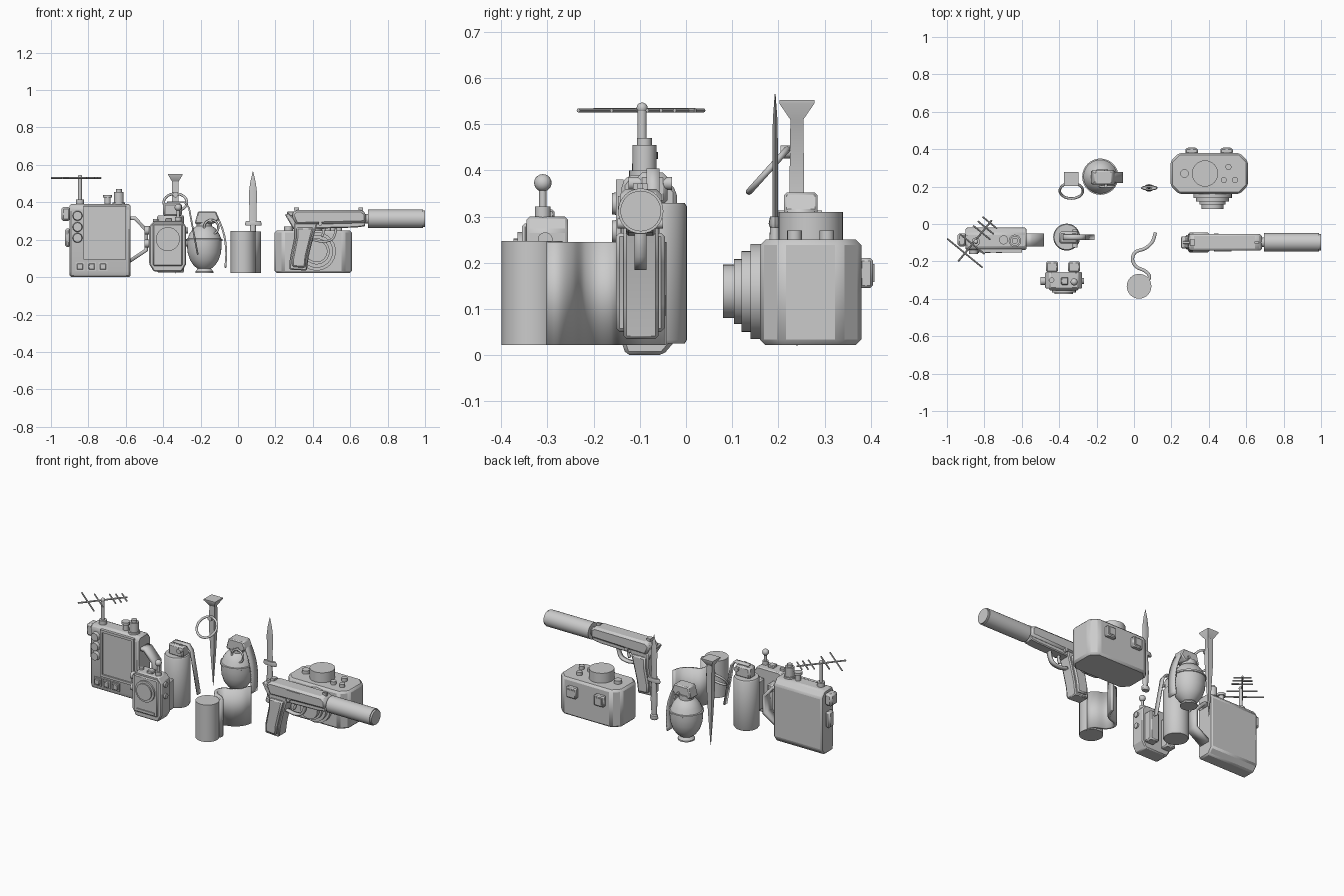
import bpy, bmesh, math
from mathutils import Vector, Matrix

def finish(name, bm, angle=35):
    bmesh.ops.recalc_face_normals(bm, faces=bm.faces[:])
    me = bpy.data.meshes.new(name)
    bm.to_mesh(me)
    bm.free()
    me.shade_smooth()
    me.set_sharp_from_angle(angle=math.radians(angle))
    ob = bpy.data.objects.new(name, me)
    bpy.context.collection.objects.link(ob)
    return ob

def bevel(ob, w, seg=1):
    m = ob.modifiers.new("bevel", 'BEVEL')
    m.width, m.segments = w, seg
    return ob

def box(name, x0, x1, y0, y1, z0, z1, bv=0):
    bm = bmesh.new()
    mat = Matrix.Translation(((x0+x1)/2, (y0+y1)/2, (z0+z1)/2)) @ Matrix.Diagonal((x1-x0, y1-y0, z1-z0, 1))
    bmesh.ops.create_cube(bm, size=1, matrix=mat)
    ob = finish(name, bm, 25)
    return bevel(ob, bv) if bv else ob

def cyl(name, p0, p1, r, r2=None, n=24):
    p0, p1 = Vector(p0), Vector(p1)
    d = p1 - p0
    mat = Matrix.Translation((p0+p1)/2) @ d.to_track_quat('Z', 'Y').to_matrix().to_4x4()
    bm = bmesh.new()
    bmesh.ops.create_cone(bm, cap_ends=True, segments=n, radius1=r, radius2=r if r2 is None else r2, depth=d.length, matrix=mat)
    return finish(name, bm)

def place(a, b, c, axis):
    return {'x': (c, a, b), 'y': (a, c, b), 'z': (a, b, c)}[axis]

def prism(name, pts, axis, c0, c1, bv=0):
    bm = bmesh.new()
    lo = [bm.verts.new(place(a, b, c0, axis)) for a, b in pts]
    hi = [bm.verts.new(place(a, b, c1, axis)) for a, b in pts]
    bm.faces.new(lo)
    bm.faces.new(hi)
    for i in range(len(pts)):
        j = (i+1) % len(pts)
        bm.faces.new((lo[i], lo[j], hi[j], hi[i]))
    ob = finish(name, bm, 25)
    return bevel(ob, bv) if bv else ob

def loft(name, cx, cy, secs, n=24, phase=0.0):
    # stacked elliptical or four-sided sections (z, rx, ry)
    bm = bmesh.new()
    rings = [[bm.verts.new((cx+rx*math.cos(phase+2*math.pi*i/n), cy+ry*math.sin(phase+2*math.pi*i/n), z))
              for i in range(n)] for z, rx, ry in secs]
    for a, b in zip(rings, rings[1:]):
        for i in range(n):
            j = (i+1) % n
            bm.faces.new((a[i], a[j], b[j], b[i]))
    bm.faces.new(rings[0])
    bm.faces.new(rings[-1])
    return finish(name, bm)

def smooth_path(pts, k=6):
    P = [Vector(p) for p in pts]
    P = [2*P[0]-P[1]] + P + [2*P[-1]-P[-2]]
    out = []
    for a, b, c, d in zip(P, P[1:], P[2:], P[3:]):
        for i in range(k):
            t = i/k
            out.append(0.5*(2*b + (c-a)*t + (2*a-5*b+4*c-d)*t*t + (3*b-a-3*c+d)*t**3))
    return out + [P[-2]]

def strip(name, pts, axis, c0, c1, th):
    bm = bmesh.new()
    rows = [[bm.verts.new(place(p[0], p[1], c, axis)) for c in (c0, c1)] for p in pts]
    for a, b in zip(rows, rows[1:]):
        bm.faces.new((a[0], b[0], b[1], a[1]))
    ob = finish(name, bm)
    m = ob.modifiers.new("thickness", 'SOLIDIFY')
    m.thickness, m.offset, m.use_even_offset = th, 0, True
    return ob

def ring(name, loc, rot, R, r):
    bpy.ops.mesh.primitive_torus_add(location=loc, rotation=rot, major_radius=R, minor_radius=r, major_segments=32, minor_segments=8)
    ob = bpy.context.object
    ob.name = name
    ob.data.shade_smooth()

def ball(name, loc, r):
    bm = bmesh.new()
    bmesh.ops.create_uvsphere(bm, u_segments=16, v_segments=10, radius=r, matrix=Matrix.Translation(loc))
    finish(name, bm)

# Field transceiver: case, screen, knobs, buttons, side handle
prism("transceiver_case", [(-.13, 0), (-.05, 0), (-.02, .035), (-.02, .355), (-.05, .39), (-.125, .39), (-.14, .37), (-.14, .03)], 'x', -.9, -.575, .008)
for i, (x0, x1, z0, z1) in enumerate([(-.825, -.81, .095, .38), (-.615, -.6, .095, .38), (-.81, -.615, .095, .11), (-.81, -.615, .365, .38)]):
    box(f"screen_frame_{i}", x0, x1, -.152, -.135, z0, z1)
box("transceiver_screen", -.81, -.615, -.144, -.135, .11, .365)
for i, z in enumerate((.21, .268, .328)):
    cyl(f"transceiver_knob_{i}", (-.858, -.135, z), (-.858, -.16, z), .027, .023)
for i, x in enumerate((-.845, -.782, -.722)):
    box(f"button_rim_{i}", x-.024, x+.024, -.148, -.135, .032, .08)
    box(f"button_{i}", x-.016, x+.016, -.156, -.145, .04, .072, .003)
box("side_socket_upper", -.945, -.895, -.12, -.05, .3, .375, .012)
box("side_socket_lower", -.925, -.895, -.11, -.06, .16, .26, .01)
strip("transceiver_handle", [(-.58, .315), (-.55, .315), (-.49, .25), (-.49, .145), (-.58, .085)], 'y', -.12, -.05, .018)
cyl("power_knob", (-.697, -.085, .385), (-.697, -.085, .43), .016)
cyl("power_knob_cap", (-.697, -.085, .425), (-.697, -.085, .44), .024)
for i, (z0, z1, r) in enumerate([(.385, .4, .033), (.4, .455, .026), (.455, .47, .016)]):
    cyl(f"channel_dial_{i}", (-.637, -.09, z0), (-.637, -.09, z1), r)
# Aerial with diagonal boom and cross elements
cyl("aerial_base", (-.845, -.095, .385), (-.845, -.095, .415), .022)
cyl("aerial_mast", (-.845, -.095, .41), (-.845, -.095, .54), .01)
ball("aerial_cap", (-.845, -.095, .535), .012)
b0, b1 = Vector((-.94, -.2, .53)), Vector((-.76, .02, .53))
u = (b1-b0).normalized()
side = Vector((-u.y, u.x, 0))
cyl("aerial_boom", b0, b1, .005, n=8)
for i, (t, h) in enumerate([(.2, .122), (.42, .085), (.7, .06), (.82, .055), (.94, .05)]):
    c = b0.lerp(b1, t)
    cyl(f"aerial_element_{i}", c-side*h, c+side*h, .0045, n=8)

# Small radio with round speaker
prism("radio_body", [(-.475, .07), (-.45, .03), (-.3, .03), (-.277, .07), (-.277, .27), (-.3, .3), (-.45, .3), (-.475, .27)], 'y', -.345, -.256, .006)
box("radio_front_plate", -.455, -.297, -.355, -.34, .06, .285, .006)
cyl("speaker_rim", (-.375, -.35, .203), (-.375, -.365, .203), .064)
cyl("speaker", (-.375, -.36, .203), (-.375, -.373, .203), .05)
box("radio_slot", -.435, -.315, -.361, -.35, .07, .085)
for i, x in enumerate((-.438, -.32)):
    box(f"radio_clip_{i}", x-.032, x+.032, -.258, -.2, .06, .245, .008)
for i, z in enumerate((.18, .25)):
    cyl(f"radio_side_knob_{i}", (-.47, -.305, z), (-.5, -.305, z), .022)
    cyl(f"radio_side_port_{i}", (-.28, -.305, z), (-.268, -.305, z), .016)
box("radio_top_block", -.39, -.352, -.325, -.285, .295, .315, .004)
cyl("radio_top_knob", (-.44, -.3, .295), (-.44, -.3, .312), .014)
cyl("radio_aerial_base", (-.32, -.31, .295), (-.32, -.31, .322), .017)
cyl("radio_aerial", (-.32, -.31, .31), (-.32, -.31, .37), .008)
ball("radio_aerial_ball", (-.32, -.31, .373), .019)

# Canister grenade
loft("canister_body", -.36, -.07, [(.025, .067, .067), (.033, .072, .072), (.322, .072, .072), (.33, .067, .067)], 32)
box("canister_head", -.4, -.3, -.105, -.04, .325, .395, .01)
strip("canister_lever", [(-.38, .4), (-.285, .4), (-.262, .37), (-.215, .12)], 'y', -.085, -.057, .009)
cyl("canister_pin", (-.315, -.125, .372), (-.315, -.03, .372), .014)

# Spike with ring
R2 = math.sqrt(2)
loft("spike", -.335, .24, [(z, a*R2, b*R2) for z, a, b in
     [(.02, .001, .001), (.2, .01, .01), (.36, .017, .016), (.51, .017, .014), (.545, .038, .038), (.552, .038, .038)]], 4, math.pi/4)
ring("spike_ring", (-.335, .178, .4), (math.radians(48), 0, 0), .062, .007)
cyl("spike_ring_eye", (-.335, .205, .44), (-.335, .245, .44), .014)

# Egg-shaped grenade
loft("grenade_body", -.18, .253, [(z, r, r) for z, r in
     [(.022, .048), (.03, .048), (.045, .036), (.06, .055), (.09, .076), (.13, .089), (.17, .093), (.192, .093), (.194, .097), (.204, .097), (.206, .09), (.235, .078), (.262, .058), (.272, .042), (.3, .042)]], 32)
prism("grenade_head", [(-.232, .285), (-.214, .352), (-.118, .352), (-.1, .31), (-.13, .285)], 'y', .212, .285, .006)
strip("grenade_lever", smooth_path([(-.125, .34), (-.1, .3), (-.073, .22), (-.063, .13), (-.068, .05)], 4), 'y', .22, .278, .01)
ring("grenade_pull_ring", (-.143, .2, .267), (math.pi/2, 0, 0), .038, .006)
cyl("grenade_pin", (-.15, .195, .305), (-.15, .295, .305), .008)

# Knife
loft("knife_blade", .08, .193, [(.29, .02, .006), (.36, .019, .006), (.45, .022, .006), (.51, .014, .005), (.565, .001, .001)], 4)
loft("knife_guard", .082, .193, [(.275, .042, .011), (.285, .045, .014), (.3, .04, .011)], 16)
loft("knife_handle", .08, .193, [(.05, .02, .016), (.058, .025, .02), (.075, .023, .018), (.08, .016, .012), (.17, .021, .016), (.28, .015, .011)], 16)

# Film roll and its loose strip
cyl("film_roll", (.027, -.333, .022), (.027, -.333, .247), .066, n=32)
strip("film_strip", smooth_path([(.07, -.31), (.083, -.28), (.06, -.252), (.012, -.228), (-.008, -.19), (.008, -.15), (.06, -.13), (.098, -.095), (.115, -.045)]), 'z', .022, .245, .018)

# Compact camera
cx = .4
c = .045
prism("camera_body", [(.195+c, .16), (.61-c, .16), (.61, .16+c), (.61, .38-c), (.61-c, .38), (.195+c, .38), (.195, .38-c), (.195, .16+c)], 'z', .022, .25, .012)
for i, (y0, y1, r) in enumerate([(.165, .14, .103), (.142, .12, .088), (.122, .104, .07), (.106, .08, .058)]):
    cyl(f"camera_lens_{i}", (cx+.02, y0, .138), (cx+.02, y1, .138), r, n=32)
cyl("camera_top_dial", (.38, .27, .245), (.38, .27, .31), .07, n=32)
for i, (x, y, r) in enumerate([(.27, .27, .023), (.505, .305, .016), (.48, .235, .016), (.54, .235, .016)]):
    cyl(f"camera_button_{i}", (x, y, .245), (x, y, .27), r, n=16)
for i, x in enumerate((.308, .495)):
    box(f"eyepiece_{i}", x-.033, x+.033, .375, .405, .145, .21, .006)
    box(f"eyepiece_glass_{i}", x-.02, x+.02, .4, .408, .158, .197)

# Pistol with suppressor
prism("pistol_slide", [(.31, .28), (.285, .335), (.31, .36), (.66, .36), (.685, .34), (.685, .29)], 'y', -.143, -.053, .012)
prism("pistol_frame", [(.3, .25), (.25, .335), (.27, .342), (.315, .3), (.68, .3), (.68, .272), (.63, .265), (.43, .26)], 'y', -.13, -.066, .005)
prism("pistol_grip", [(.3, .29), (.3, .21), (.277, .1), (.275, .04), (.368, .035), (.378, .11), (.4, .2), (.425, .29)], 'y', -.135, -.06, .006)
prism("grip_panels", [(.312, .265), (.312, .21), (.29, .1), (.289, .055), (.36, .05), (.366, .11), (.388, .2), (.405, .265)], 'y', -.152, -.046, .008)
strip("trigger_guard", smooth_path([(.4, .2), (.45, .19), (.5, .2), (.52, .235), (.525, .275)], 4), 'y', -.112, -.086, .012)
strip("trigger", smooth_path([(.45, .28), (.458, .245), (.448, .215)], 4), 'y', -.106, -.092, .012)
box("pistol_rear_sight", .3, .325, -.115, -.083, .355, .372)
box("pistol_front_sight", .645, .668, -.105, -.093, .352, .372)
box("pistol_hammer", .262, .3, -.108, -.09, .325, .352, .004)
box("ejection_port", .43, .52, -.147, -.125, .315, .345)
cyl("slide_catch", (.44, -.148, .285), (.44, -.05, .285), .011, n=12)
cyl("barrel", (.66, -.098, .312), (.71, -.098, .312), .026)
cyl("suppressor", (.695, -.098, .312), (.99, -.098, .312), .049, n=32)
cyl("suppressor_end", (.985, -.098, .312), (1, -.098, .312), .044, n=32)
